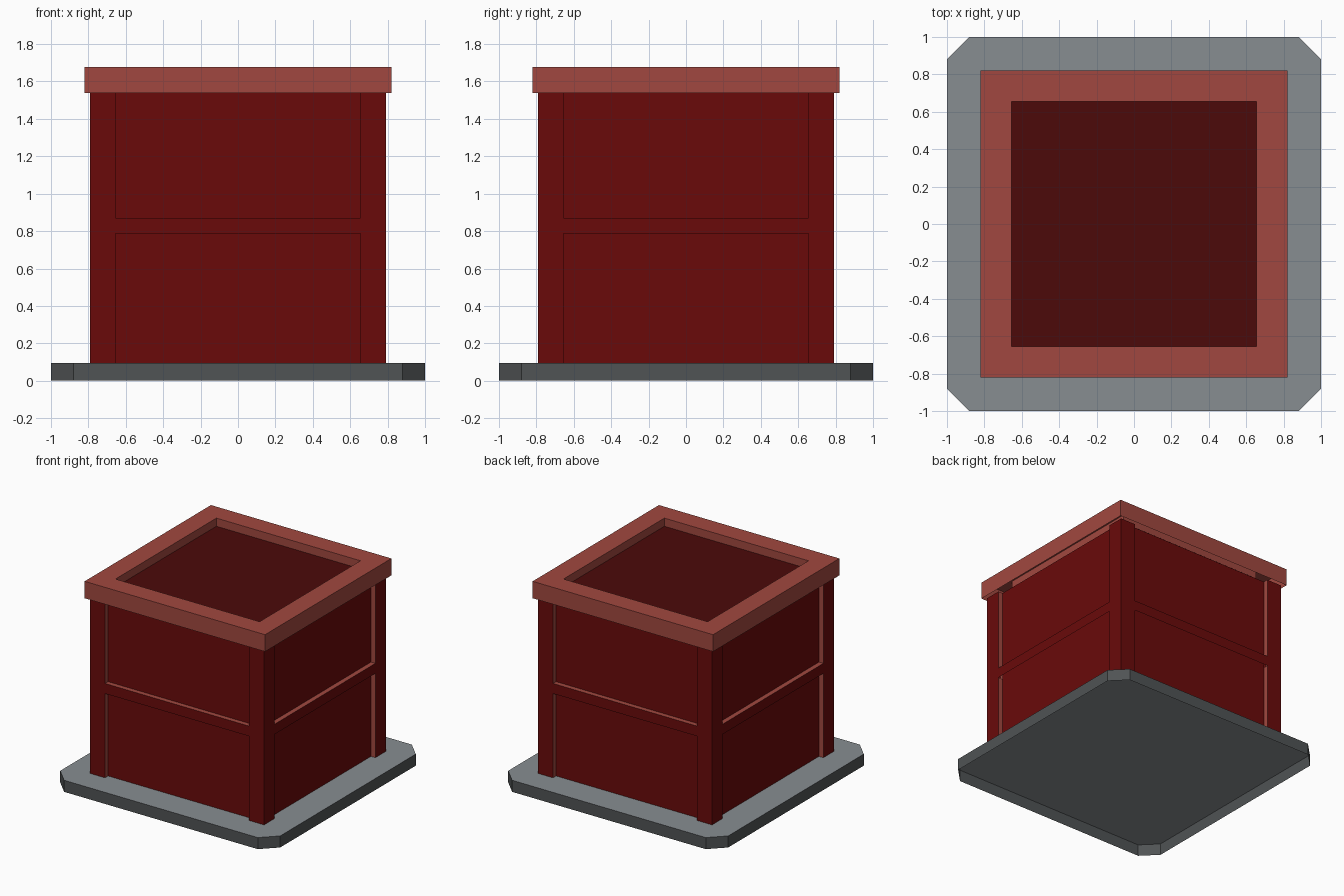
import bpy, bmesh, math

if "Cube" in bpy.data.objects:
    bpy.data.objects.remove(bpy.data.objects["Cube"])

def material(name, r, g, b):
    m = bpy.data.materials.new(name)
    m.diffuse_color = (r, g, b, 1)
    m.use_nodes = True
    m.node_tree.nodes["Principled BSDF"].inputs["Base Color"].default_value = m.diffuse_color
    return m

RED = material("dark_red", 0.142, 0.003, 0.003)
TRIM = material("brick_red", 0.355, 0.064, 0.05)
ROOF = material("roof_red", 0.072, 0.003, 0.003)
STONE = material("stone_top", 0.245, 0.268, 0.283)
STONE_SIDE = material("stone_side", 0.08, 0.087, 0.09)

OUT, POST, PANEL, RIM = 0.79, 0.655, 0.75, 0.82
Z0, Z1, ROOF_Z, TOP = 0.095, 1.538, 1.61, 1.677
RAIL0, RAIL1 = 0.787, 0.87

def finish(name, bm, *mats):
    me = bpy.data.meshes.new(name)
    bm.to_mesh(me)
    bm.free()
    for m in mats:
        me.materials.append(m)
    ob = bpy.data.objects.new(name, me)
    bpy.context.collection.objects.link(ob)
    return ob

def quad(bm, pts, mat=0):
    f = bm.faces.new([bm.verts.new(p) for p in pts])
    f.material_index = mat

def turned(name, build, *mats):
    """Build the front (-y) side once and repeat it around all four sides."""
    bm = bmesh.new()
    build(bm)
    geom = bm.verts[:] + bm.edges[:] + bm.faces[:]
    bmesh.ops.spin(bm, geom=geom, cent=(0, 0, 0), axis=(0, 0, 1),
                   angle=math.tau, steps=4, use_duplicate=True)
    bmesh.ops.delete(bm, geom=[g for g in geom if isinstance(g, bmesh.types.BMVert)],
                     context='VERTS')
    bmesh.ops.remove_doubles(bm, verts=bm.verts, dist=0.0005)
    return finish(name, bm, *mats)

def upright(bm, x0, x1, y, z0, z1):
    quad(bm, [(x0, -y, z0), (x1, -y, z0), (x1, -y, z1), (x0, -y, z1)])

# Stone base with cut corners, open underneath
bm = bmesh.new()
outline = [(0.88, -1), (1, -0.88), (1, 0.88), (0.88, 1),
           (-0.88, 1), (-1, 0.88), (-1, -0.88), (-0.88, -1)]
low = [bm.verts.new((x, y, 0)) for x, y in outline]
high = [bm.verts.new((x, y, Z0)) for x, y in outline]
bm.faces.new(high)
for i in range(8):
    j = (i + 1) % 8
    bm.faces.new((low[i], low[j], high[j], high[i])).material_index = 1
finish("base", bm, STONE, STONE_SIDE)

# Recessed panels
turned("wall_panels", lambda bm: upright(bm, -POST, POST, PANEL, Z0, Z1), RED)

# Corner posts: outer faces plus the trim-coloured returns beside the panels
def posts(bm):
    upright(bm, -OUT, -POST, OUT, Z0, Z1)
    upright(bm, POST, OUT, OUT, Z0, Z1)
    for a, b in ((Z0, RAIL0), (RAIL1, Z1)):
        quad(bm, [(-POST, -OUT, a), (-POST, -PANEL, a), (-POST, -PANEL, b), (-POST, -OUT, b)], 1)
        quad(bm, [(POST, -PANEL, a), (POST, -OUT, a), (POST, -OUT, b), (POST, -PANEL, b)], 1)
turned("corner_posts", posts, RED, TRIM)

# Middle rails with a trim-coloured ledge on top
def rails(bm):
    upright(bm, -POST, POST, OUT, RAIL0, RAIL1)
    quad(bm, [(-POST, -OUT, RAIL1), (POST, -OUT, RAIL1),
              (POST, -PANEL, RAIL1), (-POST, -PANEL, RAIL1)], 1)
turned("middle_rails", rails, RED, TRIM)

# Square rim around the top, open underneath
def rim(bm):
    prof = [(RIM, Z1), (RIM, TOP), (POST, TOP), (POST, ROOF_Z)]
    for (r, z), (s, w) in zip(prof, prof[1:]):
        quad(bm, [(-r, -r, z), (r, -r, z), (s, -s, w), (-s, -s, w)])
turned("rim", rim, TRIM)

# Sunken roof inside the rim
bm = bmesh.new()
quad(bm, [(x * POST, y * POST, ROOF_Z) for x, y in ((-1, -1), (1, -1), (1, 1), (-1, 1))])
finish("roof", bm, ROOF)
